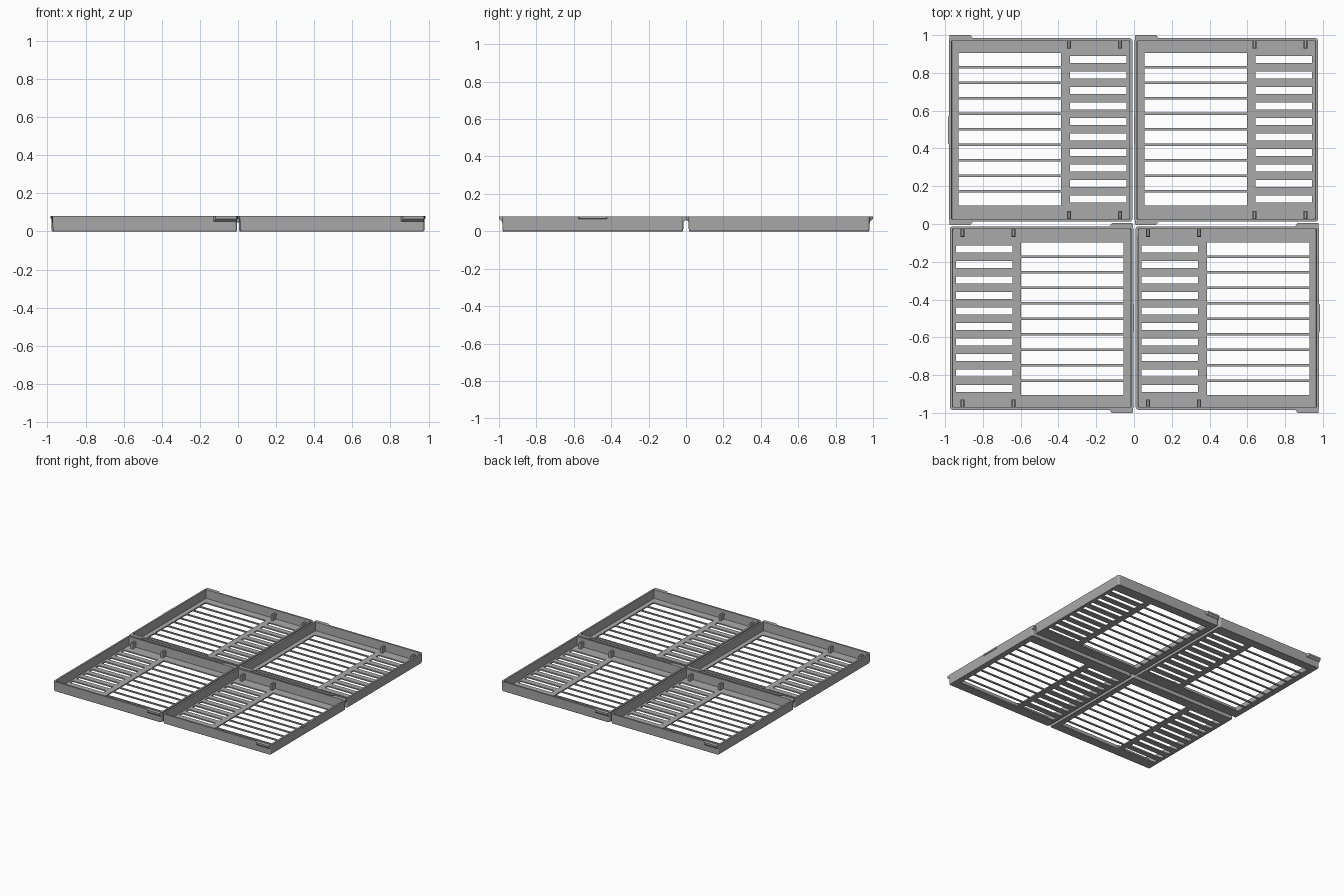
import bpy, bmesh, math
from mathutils import Matrix, Vector

if "Cube" in bpy.data.objects:
    bpy.data.objects.remove(bpy.data.objects["Cube"])

HX, HY, H, T = 0.486, 0.486, 0.08, 0.01      # tray half sizes, wall height, floor thickness

grey = bpy.data.materials.new("grey plastic")
grey.diffuse_color = (0.40, 0.40, 0.40, 1)
grey.use_nodes = True
grey.node_tree.nodes["Principled BSDF"].inputs["Base Color"].default_value = grey.diffuse_color


def finish(bm, name, place):
    bmesh.ops.recalc_face_normals(bm, faces=bm.faces)
    mesh = bpy.data.meshes.new(name)
    bm.to_mesh(mesh)
    bm.free()
    mesh.materials.append(grey)
    obj = bpy.data.objects.new(name, mesh)
    bpy.context.collection.objects.link(obj)
    obj.matrix_world = place
    return obj


def rounded_loop(bm, inset, z, r=0.016, n=4):
    r = max(r - inset, 0.003)
    verts = []
    for q, (sx, sy) in enumerate(((1, 1), (-1, 1), (-1, -1), (1, -1))):
        for i in range(n + 1):
            a = math.pi / 2 * (q + i / n)
            verts.append(bm.verts.new((sx * (HX - inset - r) + r * math.cos(a),
                                       sy * (HY - inset - r) + r * math.sin(a), z)))
    return verts


def wall(place):
    # Chamfered rim swept around a rounded rectangle
    bm = bmesh.new()
    loops = [rounded_loop(bm, *p) for p in
             ((0.007, 0), (0.003, 0.006), (0, H), (0.014, H), (0.016, 0))]
    n = len(loops[0])
    for a, b in zip(loops, loops[1:] + loops[:1]):
        for i in range(n):
            j = (i + 1) % n
            bm.faces.new((a[i], a[j], b[j], b[i]))
    finish(bm, "tray_wall", place)


def floor(place):
    # Openings as (x0, x1, y0, y1): ten wide windows and ten short slots
    pitch = 0.0820
    holes = []
    for i in range(10):
        y = (i - 4.5) * pitch + 0.004
        holes.append((-0.434, 0.109, y - 0.035, y + 0.035))
        holes.append((0.155, 0.455, y - 0.019, y + 0.019))
    ex, ey = HX - 0.014, HY - 0.014
    xs = sorted({-ex, ex, *(v for h in holes for v in h[:2])})
    ys = sorted({-ey, ey, *(v for h in holes for v in h[2:])})
    bm = bmesh.new()
    grid = [[bm.verts.new((x, y, 0)) for y in ys] for x in xs]
    for i in range(len(xs) - 1):
        for j in range(len(ys) - 1):
            cx, cy = (xs[i] + xs[i + 1]) / 2, (ys[j] + ys[j + 1]) / 2
            if any(a < cx < b and c < cy < d for a, b, c, d in holes):
                continue
            bm.faces.new((grid[i][j], grid[i + 1][j], grid[i + 1][j + 1], grid[i][j + 1]))
    ext = bmesh.ops.extrude_face_region(bm, geom=bm.faces[:], use_keep_orig=True)
    top = [v for v in ext["geom"] if isinstance(v, bmesh.types.BMVert)]
    bmesh.ops.translate(bm, vec=(0, 0, T), verts=top)
    bmesh.ops.delete(bm, geom=[v for v in bm.verts if not v.link_faces], context='VERTS')
    finish(bm, "slotted_floor", place)


def ledge(name, place, x0, x1, taper0, taper1, profile):
    # Prism along x from a (y, z) profile; outer points pull in to slant the ends
    bm = bmesh.new()
    ends = []
    for x, t in ((x0, taper0), (x1, -taper1)):
        ends.append([bm.verts.new((x + (t if y > profile[0][0] + 0.002 else 0), y, z))
                     for y, z in profile])
    a, b = ends
    n = len(profile)
    bm.faces.new(a)
    bm.faces.new(b)
    for i in range(n):
        j = (i + 1) % n
        bm.faces.new((a[i], a[j], b[j], b[i]))
    finish(bm, name, place)


def post(place, x):
    # Small clip post standing against the inner wall
    bm = bmesh.new()
    bmesh.ops.create_cube(bm, size=1, matrix=Matrix.Translation((x, HY - 0.034, 0.032))
                          @ Matrix.Diagonal((0.02, 0.044, 0.05, 1)))
    bmesh.ops.bevel(bm, geom=[e for e in bm.edges if all(v.co.z > 0.05 for v in e.verts)],
                    offset=0.004, segments=1, affect='EDGES')
    finish(bm, "clip_post", place)


def tray(place):
    wall(place)
    floor(place)
    flip = place @ Matrix.Scale(-1, 4, (0, 1, 0))
    tab = [(HY - 0.004, 0.05), (HY + 0.008, 0.058), (HY + 0.016, 0.066),
           (HY + 0.016, H), (HY - 0.004, H)]
    for side in (place, flip):
        ledge("corner_tab", side, -HX + 0.002, -HX + 0.13, 0.003, 0.015, tab)
        for x in (0.15, 0.42):
            post(side, x)
    # Slim catch at the middle of the outer side wall
    rib = [(HX - 0.004, 0.062), (HX + 0.003, 0.068), (HX + 0.003, H), (HX - 0.004, H)]
    ledge("side_catch", place @ Matrix.Rotation(math.pi / 2, 4, 'Z'),
          -0.08, 0.08, 0.008, 0.008, rib)


# Two trays at the back, and the same pair turned half round at the front
for turn in (0, math.pi):
    for x in (-0.4945, 0.4885):
        tray(Matrix.Rotation(turn, 4, 'Z') @ Matrix.Translation(Vector((x, 0.498, 0))))
